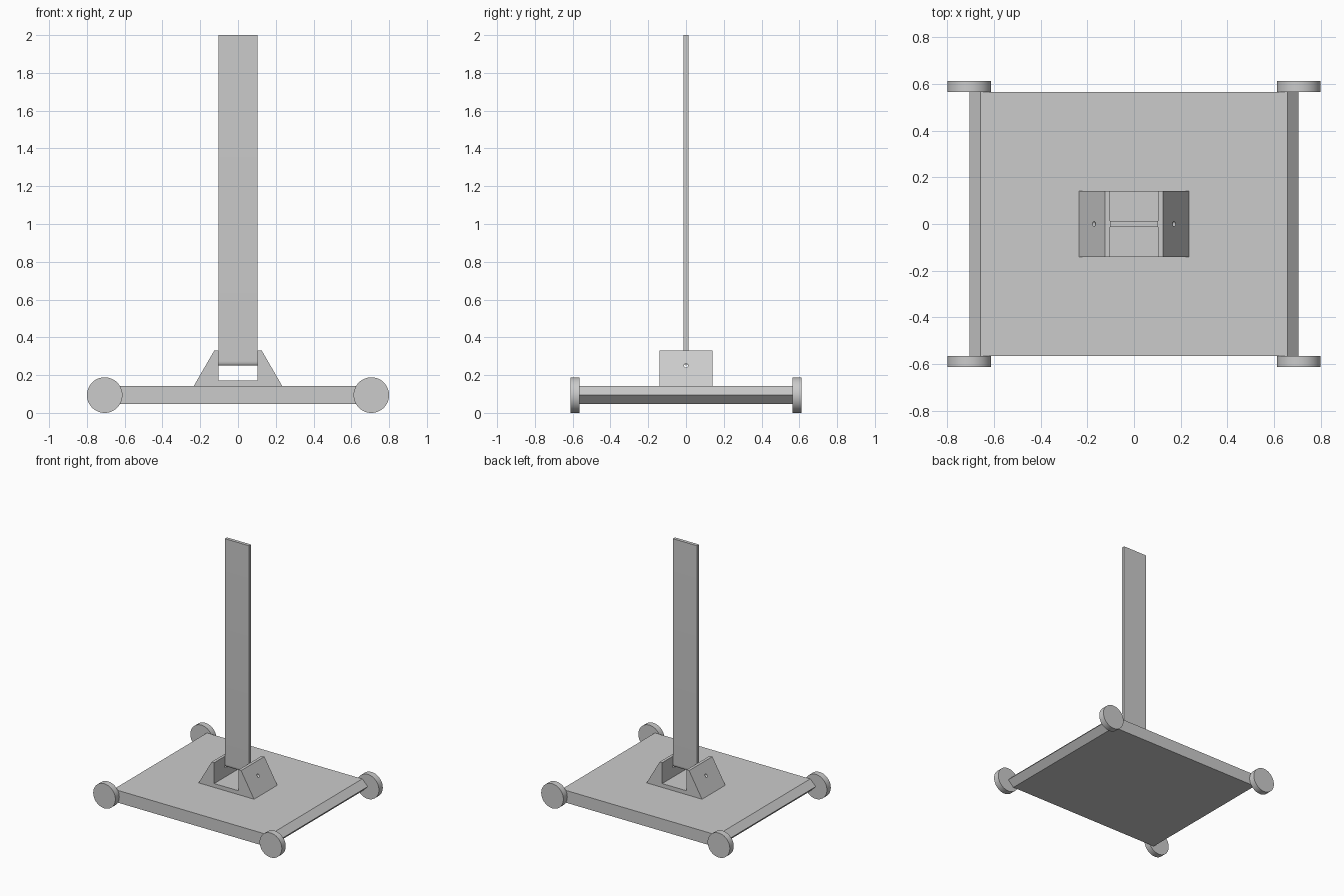
import bpy, bmesh, math

if "Cube" in bpy.data.objects:
    bpy.data.objects.remove(bpy.data.objects["Cube"])

U = 2 / 21.25      # the design repeats this module
R = U              # wheel radius


def prism(name, profile, half, axis="Y"):
    """Extrude a closed profile symmetrically along Y (profile x,z) or X (profile y,z)."""
    bm = bmesh.new()
    if axis == "Y":
        verts = [bm.verts.new((a, -half, b)) for a, b in profile]
        shift = (0, 2 * half, 0)
    else:
        verts = [bm.verts.new((-half, a, b)) for a, b in profile]
        shift = (2 * half, 0, 0)
    face = bm.faces.new(verts)
    ext = bmesh.ops.extrude_face_region(bm, geom=[face])
    moved = [g for g in ext["geom"] if isinstance(g, bmesh.types.BMVert)]
    bmesh.ops.translate(bm, verts=moved, vec=shift)
    bmesh.ops.recalc_face_normals(bm, faces=bm.faces)
    mesh = bpy.data.meshes.new(name)
    bm.to_mesh(mesh)
    bm.free()
    obj = bpy.data.objects.new(name, mesh)
    bpy.context.collection.objects.link(obj)
    return obj


def cylinder(name, radius, depth, loc, rot, sides):
    bpy.ops.mesh.primitive_cylinder_add(vertices=sides, radius=radius, depth=depth,
                                        location=loc, rotation=rot)
    obj = bpy.context.object
    obj.name = name
    bpy.ops.object.shade_smooth_by_angle()
    return obj


# Platform with pointed left and right ends
h, ex = U / 2, 7.5 * U
prism("platform", [(-ex, R), (-ex + h, R - h), (ex - h, R - h),
                   (ex, R), (ex - h, R + h), (-ex + h, R + h)], 6 * U)

# Four disc wheels on the corners
for sx, side in ((-1, "left"), (1, "right")):
    for sy, end in ((-1, "front"), (1, "back")):
        cylinder(f"{end}_{side}_wheel", R, U / 2, (sx * ex, sy * 6.25 * U, R),
                 (math.pi / 2, 0, 0), 48)

# U-shaped bracket with sloping outer cheeks
base, top, floor, gap = R + h, 0.331, 0.171, 0.103
bracket = prism("pivot_bracket", [(-0.235, base), (0.235, base), (0.125, top), (gap, top),
                                  (gap, floor), (-gap, floor), (-gap, top), (-0.125, top)],
                1.5 * U)

# Pivot hole through both cheeks
cutter = cylinder("pivot_hole_cutter", 0.011, 0.7, (0, 0, 0.251), (0, math.pi / 2, 0), 24)
cutter.hide_render = True
cutter.display_type = "WIRE"
mod = bracket.modifiers.new("pivot_hole", "BOOLEAN")
mod.operation = "DIFFERENCE"
mod.solver = "EXACT"
mod.object = cutter
bpy.context.view_layer.objects.active = bracket
bpy.ops.object.modifier_apply(modifier=mod.name)
bpy.data.objects.remove(cutter, do_unlink=True)

# Tall flat post with a rounded lower end
t, low, bend = 0.0125, 0.251, 0.023
arc = [(-t * math.cos(a), low + bend * (1 - math.sin(a)))
       for a in (math.pi * i / 12 for i in range(13))]
post = prism("post", arc + [(t, 2), (-t, 2)], gap - 0.0005, "X")
bpy.ops.object.select_all(action="DESELECT")
post.select_set(True)
bpy.context.view_layer.objects.active = post
bpy.ops.object.shade_smooth_by_angle()
